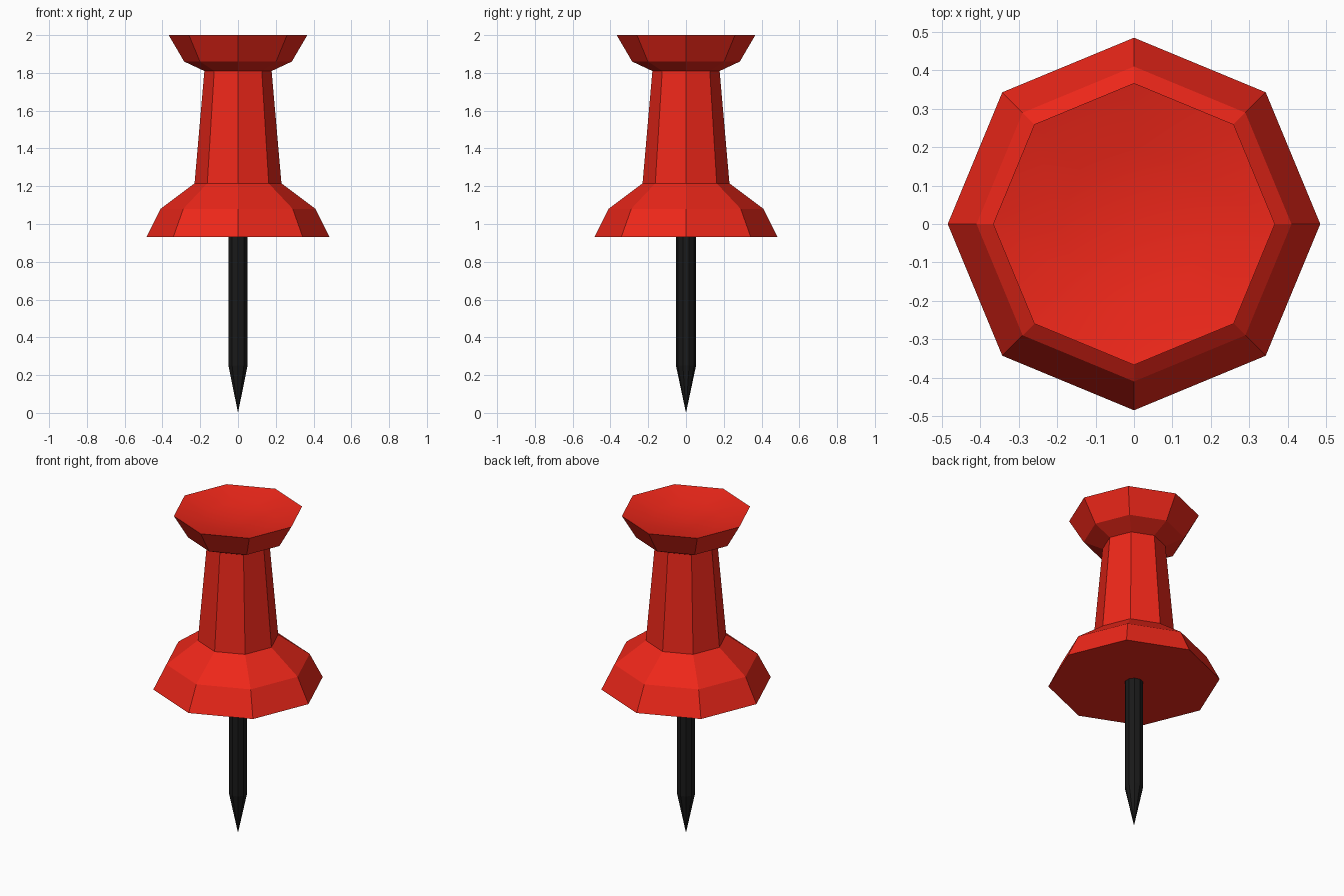
import bpy, bmesh, math

if "Cube" in bpy.data.objects:
    bpy.data.objects.remove(bpy.data.objects["Cube"])


def material(name, color):
    m = bpy.data.materials.new(name)
    m.diffuse_color = color
    m.use_nodes = True
    m.node_tree.nodes["Principled BSDF"].inputs["Base Color"].default_value = m.diffuse_color
    return m


def lathe(name, profile, sides, phase, mat, smooth_from=None):
    """Revolve (radius, z) points; radius 0 becomes a pole, open ends are capped."""
    bm = bmesh.new()
    rings = []
    for r, z in profile:
        n = sides if r > 0 else 1
        rings.append([bm.verts.new((r * math.cos(phase + math.tau * i / sides),
                                    r * math.sin(phase + math.tau * i / sides), z))
                      for i in range(n)])
    for k, (a, b) in enumerate(zip(rings, rings[1:])):
        for i in range(sides):
            j = (i + 1) % sides
            if len(a) == 1:
                f = bm.faces.new((a[0], b[j], b[i]))
            elif len(b) == 1:
                f = bm.faces.new((a[i], a[j], b[0]))
            else:
                f = bm.faces.new((a[i], a[j], b[j], b[i]))
            f.smooth = smooth_from is not None and k >= smooth_from
    for ring in (rings[0], rings[-1]):
        if len(ring) > 1:
            bm.faces.new(ring)
    bmesh.ops.recalc_face_normals(bm, faces=bm.faces)
    mesh = bpy.data.meshes.new(name)
    bm.to_mesh(mesh)
    bm.free()
    mesh.materials.append(mat)
    obj = bpy.data.objects.new(name, mesh)
    bpy.context.collection.objects.link(obj)
    return obj


red = material("red_plastic", (0.85, 0.02, 0.01, 1))
black = material("black_metal", (0.01, 0.01, 0.01, 1))

# Eight-sided handle: flared foot, tapering grip, head with a shallow dished top
lathe("handle", [(0.485, 0.93), (0.41, 1.08), (0.23, 1.215), (0.178, 1.81),
                 (0.285, 1.86), (0.367, 2.0), (0.2, 1.96), (0, 1.945)],
      8, 0, red, smooth_from=5)

# Needle with a pointed tip
lathe("needle", [(0, 0), (0.053, 0.25), (0.053, 0.935)], 10, math.pi / 2, black)
